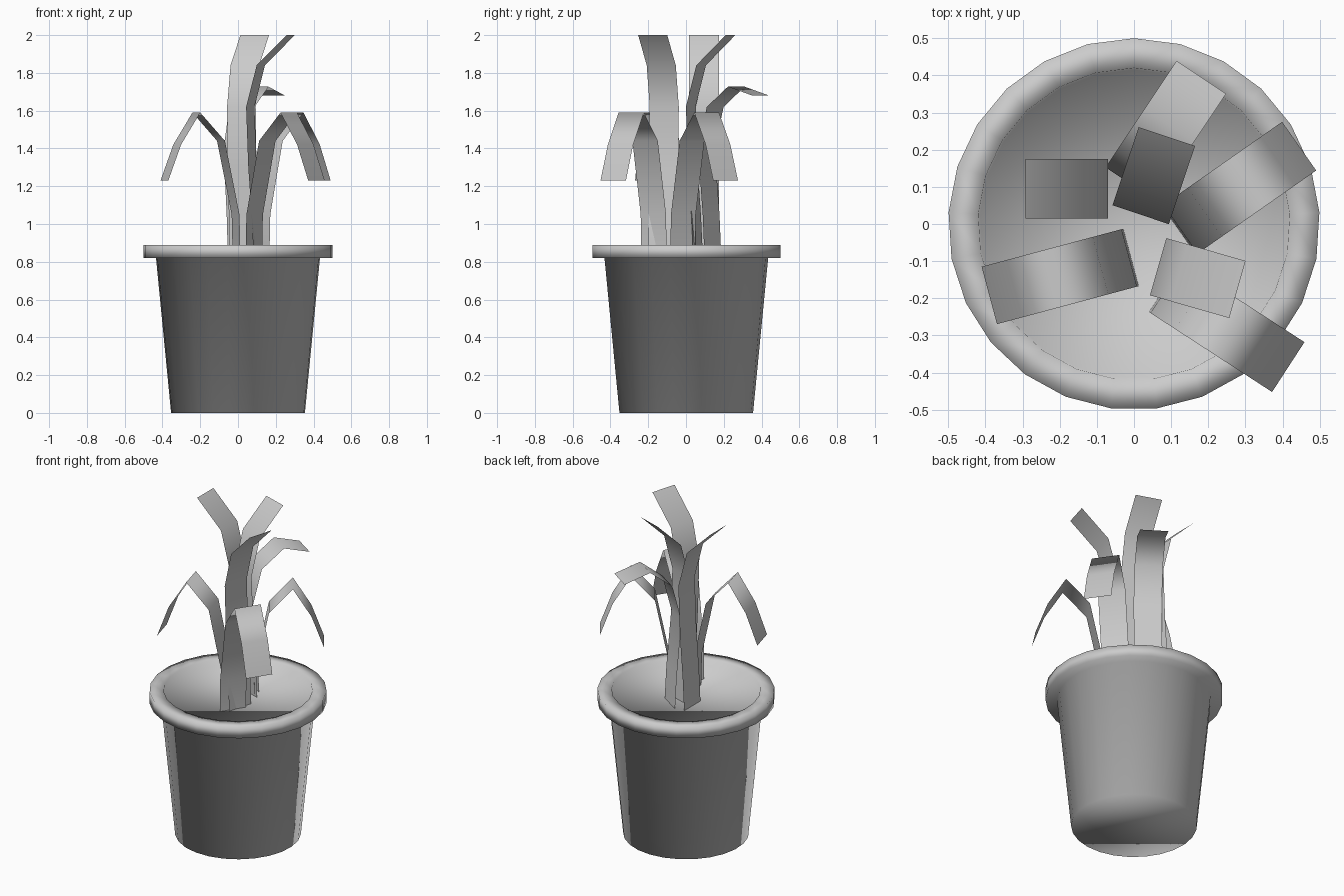
import bpy, math
from mathutils import Vector

if "Cube" in bpy.data.objects:
    bpy.data.objects.remove(bpy.data.objects["Cube"])

SIDES = 25
LEAF_WIDTH = 0.16

grey = bpy.data.materials.new("plain_grey")
grey.diffuse_color = (0.6, 0.6, 0.6, 1)
grey.use_nodes = True
grey.node_tree.nodes["Principled BSDF"].inputs["Base Color"].default_value = grey.diffuse_color


def make_object(name, verts, faces):
    mesh = bpy.data.meshes.new(name)
    mesh.from_pydata(verts, [], faces)
    mesh.materials.append(grey)
    mesh.shade_smooth()
    obj = bpy.data.objects.new(name, mesh)
    bpy.context.collection.objects.link(obj)
    return obj


# Pot: lathed tapered wall, square rim and soil disc just below the rim
profile = [(0.355, 0), (0.435, 0.82), (0.50, 0.82), (0.50, 0.89),
           (0.42, 0.89), (0.415, 0.855)]
verts, faces = [], []
for r, z in profile:
    for i in range(SIDES):
        a = math.pi / 2 + i * 2 * math.pi / SIDES
        verts.append((r * math.cos(a), r * math.sin(a), z))
for k in range(len(profile) - 1):
    for i in range(SIDES):
        j = (i + 1) % SIDES
        faces.append((k * SIDES + i, k * SIDES + j,
                      (k + 1) * SIDES + j, (k + 1) * SIDES + i))
faces.append(tuple(reversed(range(SIDES))))                       # underside
top = (len(profile) - 1) * SIDES
faces.append(tuple(range(top, top + SIDES)))                      # soil
make_object("flower_pot", verts, faces)

# Leaf side profiles: (outward distance, height)
TALL = [(0.04, 0.85), (0.03, 1.05), (0.012, 1.3), (0.0, 1.62), (0.058, 1.84), (0.222, 2.0)]
ARCHED = [(0.04, 0.85), (0.03, 1.05), (0.0, 1.4), (0.056, 1.62), (0.19, 1.727), (0.345, 1.68)]
DROOPING = [(0.0, 0.85), (0.005, 1.05), (0.085, 1.44), (0.22, 1.59), (0.325, 1.42), (0.395, 1.23)]

# Leaves: name, profile, root position, heading in degrees
leaves = [
    ("tall_leaf_left", TALL, (-0.07, 0.095), 180),
    ("tall_leaf_right", TALL, (0.065, -0.115), -16),
    ("tall_leaf_back", TALL, (0.018, 0.025), 71.5),
    ("arched_leaf_back", ARCHED, (-0.01, 0.108), 56.3),
    ("drooping_leaf_left", DROOPING, (-0.008, -0.09), 195),
    ("drooping_leaf_right", DROOPING, (0.121, -0.017), 35),
    ("drooping_leaf_front", DROOPING, (0.084, -0.17), -33),
]
for name, path, root, heading in leaves:
    a = math.radians(heading)
    out = Vector((math.cos(a), math.sin(a), 0))
    side = Vector((-out.y, out.x, 0)) * LEAF_WIDTH / 2
    verts, faces = [], []
    for r, z in path:
        c = Vector((root[0], root[1], z)) + out * r
        verts += [c - side, c + side]
    for k in range(len(path) - 1):
        faces.append((2 * k, 2 * k + 2, 2 * k + 3, 2 * k + 1))
    make_object(name, verts, faces)
